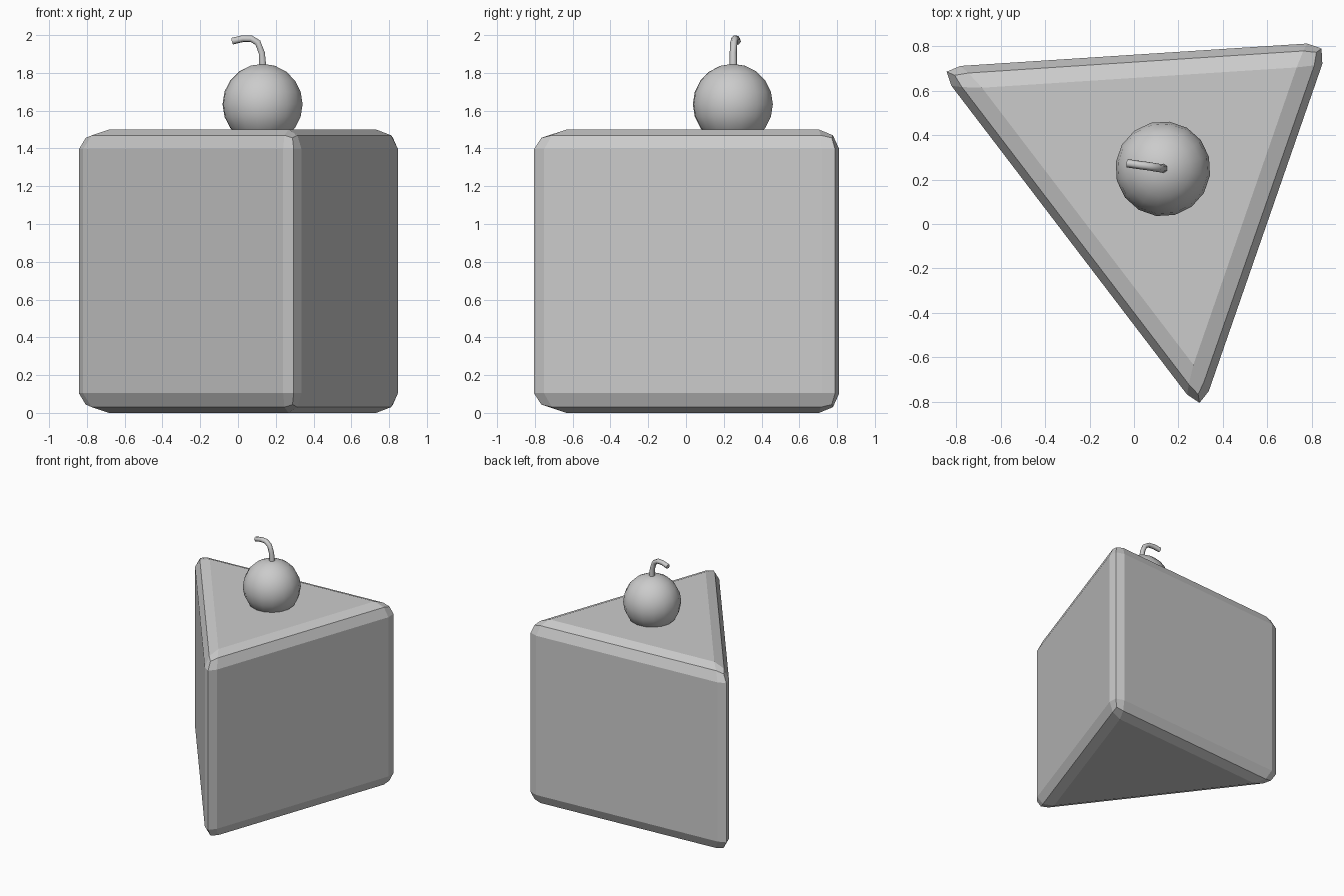
import bpy, bmesh, math

if "Cube" in bpy.data.objects:
    bpy.data.objects.remove(bpy.data.objects["Cube"])

def add_mesh(name, bm):
    mesh = bpy.data.meshes.new(name)
    bmesh.ops.recalc_face_normals(bm, faces=bm.faces[:])
    bm.to_mesh(mesh)
    bm.free()
    obj = bpy.data.objects.new(name, mesh)
    bpy.context.collection.objects.link(obj)
    return obj

# Cake wedge: triangular prism with two-step rounded edges
corners = [(-0.884, 0.704), (0.302, -0.85), (0.881, 0.818)]
bm = bmesh.new()
base = bm.faces.new([bm.verts.new((x, y, 0)) for x, y in corners])
top = bmesh.ops.extrude_face_region(bm, geom=[base])["geom"]
bmesh.ops.translate(bm, vec=(0, 0, 1.5),
                    verts=[g for g in top if isinstance(g, bmesh.types.BMVert)])
cake = add_mesh("cake_slice", bm)
bevel = cake.modifiers.new("rounded_edges", "BEVEL")
bevel.width = 0.104
bevel.segments = 2
bevel.limit_method = "NONE"

# Cherry: low-poly smooth ball sunk a little into the top
bm = bmesh.new()
bmesh.ops.create_uvsphere(bm, u_segments=16, v_segments=10, radius=0.214)
for f in bm.faces:
    f.smooth = True
cherry = add_mesh("cherry", bm)
cherry.location = (0.13, 0.248, 1.634)
cherry.rotation_euler = (0, 0, math.radians(-8))

# Stem: thin bent tube
path = [(0.132, 0.25, 1.82), (0.126, 0.25, 1.905), (0.105, 0.253, 1.96),
        (0.07, 0.259, 1.981), (0.025, 0.265, 1.981), (-0.03, 0.273, 1.968)]
curve = bpy.data.curves.new("cherry_stem", "CURVE")
curve.dimensions = "3D"
curve.bevel_depth = 0.019
curve.bevel_resolution = 1
curve.use_fill_caps = True
spline = curve.splines.new("POLY")
spline.points.add(len(path) - 1)
for i, (p, co) in enumerate(zip(spline.points, path)):
    p.co = (*co, 1)
    p.radius = 1.15 if i == 0 else 1.0
stem = bpy.data.objects.new("cherry_stem", curve)
bpy.context.collection.objects.link(stem)
